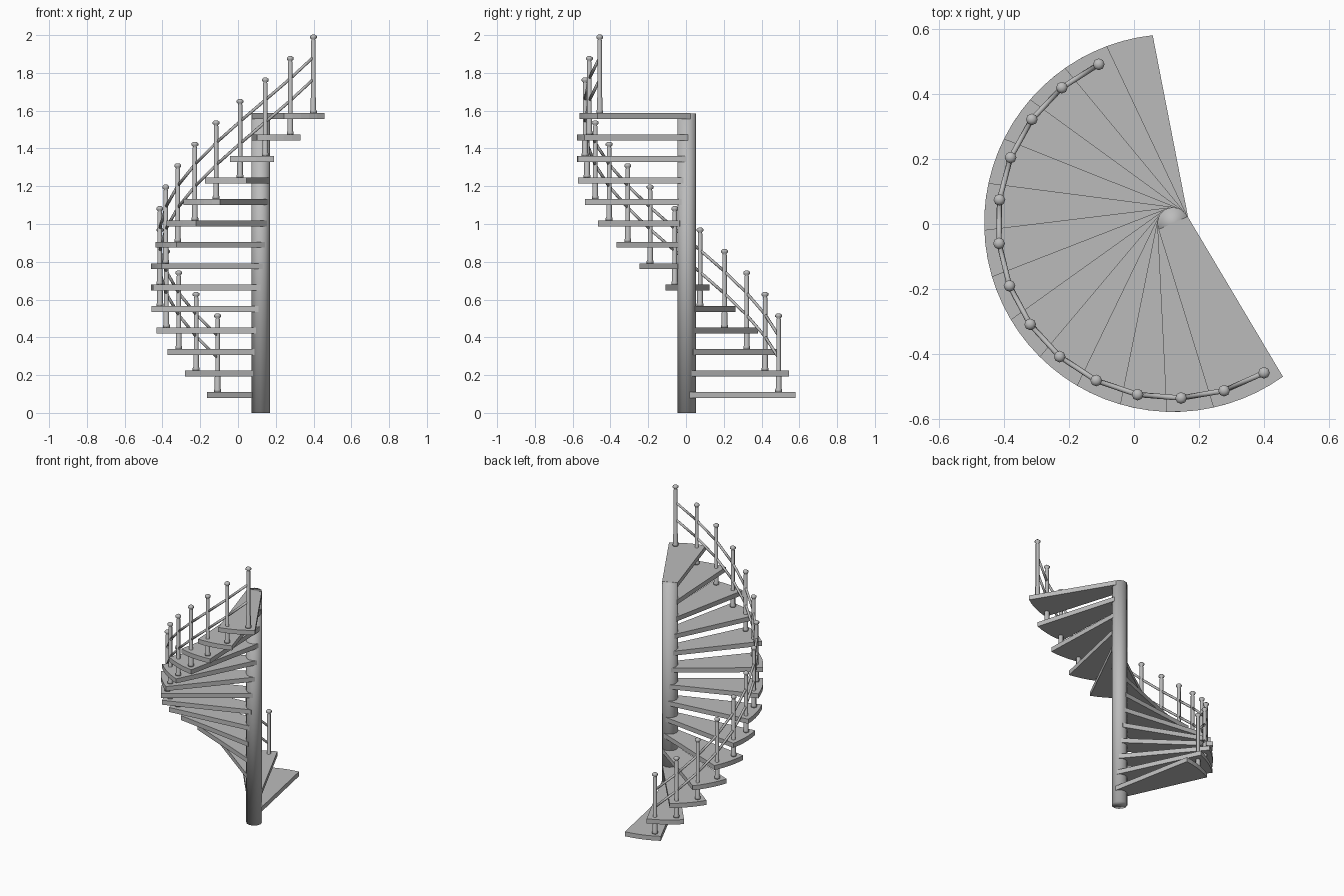
import bpy, bmesh, math
from mathutils import Vector

cube = bpy.data.objects.get("Cube")
if cube:
    bpy.data.objects.remove(cube, do_unlink=True)

steel = bpy.data.materials.new("grey steel")
steel.use_nodes = True
GREY = (0.5, 0.5, 0.5, 1)
steel.diffuse_color = GREY
steel.node_tree.nodes["Principled BSDF"].inputs["Base Color"].default_value = GREY

STEPS, RISE, TURN = 14, 0.1135, math.radians(14.32)
AXIS = Vector((0.12, 0.003, 0))
POLE_R, TREAD_R, POST_R = 0.049, 0.58, 0.538
SPAN = math.radians(23.2)            # sweep of one tread
FIRST_EDGE, FIRST_POST = math.radians(96.2), math.radians(115.1)
FIRST_TOP, THICK = 0.111, 0.031


def polar(r, angle, z):
    return AXIS + Vector((r * math.cos(angle), r * math.sin(angle), z))


def finish(name, bm, smooth=False):
    bmesh.ops.recalc_face_normals(bm, faces=bm.faces)
    mesh = bpy.data.meshes.new(name)
    bm.to_mesh(mesh)
    bm.free()
    mesh.materials.append(steel)
    mesh.polygons.foreach_set("use_smooth", [smooth] * len(mesh.polygons))
    obj = bpy.data.objects.new(name, mesh)
    bpy.context.collection.objects.link(obj)
    return obj


def lathe(name, base, profile, sides):
    """Turn a (radius, height) profile into a closed round part."""
    bm = bmesh.new()
    rings = []
    for r, z in profile:
        rings.append([bm.verts.new(base + Vector((r * math.cos(a), r * math.sin(a), z)))
                      for a in (math.tau * k / sides for k in range(sides))])
    for low, high in zip(rings, rings[1:]):
        for k in range(sides):
            n = (k + 1) % sides
            bm.faces.new((low[k], low[n], high[n], high[k]))
    bm.faces.new(rings[0])
    bm.faces.new(rings[-1])
    return finish(name, bm, True)


def rod(name, start, end, radius, sides=8):
    bm = bmesh.new()
    axis = end - start
    bmesh.ops.create_cone(bm, cap_ends=True, segments=sides, radius1=radius,
                          radius2=radius, depth=axis.length)
    bmesh.ops.rotate(bm, verts=bm.verts,
                     matrix=axis.to_track_quat('Z', 'Y').to_matrix())
    bmesh.ops.translate(bm, verts=bm.verts, vec=(start + end) / 2)
    return finish(name, bm, True)


def tread(name, edge, top):
    """Wedge whose sides leave the pole as tangents and end on an arc."""
    mid = edge + SPAN / 2
    outline = [polar(TREAD_R, edge + SPAN * k / 5, top) for k in range(6)]
    outline += [polar(POLE_R, mid + math.pi / 2, top),
                polar(POLE_R, mid - math.pi / 2, top)]
    bm = bmesh.new()
    face = bm.faces.new([bm.verts.new(p) for p in outline])
    side = bmesh.ops.extrude_face_region(bm, geom=[face])["geom"]
    moved = [v for v in side if isinstance(v, bmesh.types.BMVert)]
    bmesh.ops.translate(bm, verts=moved, vec=(0, 0, -THICK))
    return finish(name, bm)


# Central pole
lathe("central_pole", AXIS, [(POLE_R, 0), (POLE_R, 1.586)], 12)

# Baluster: collar at the foot, slim shaft, small knob on top
POST_PROFILE = [(0.018, 0), (0.018, 0.012), (0.015, 0.018), (0.015, 0.08),
                (0.012, 0.085), (0.012, 0.385), (0.009, 0.39), (0.018, 0.398),
                (0.018, 0.408), (0.008, 0.416)]

posts = []
for i in range(STEPS):
    top = FIRST_TOP + RISE * i
    angle = FIRST_POST + TURN * i
    tread(f"tread_{i + 1}", FIRST_EDGE + TURN * i, top)
    foot = polar(POST_R, angle, top)
    lathe(f"baluster_{i + 1}", foot, POST_PROFILE, 8)
    posts.append(foot)

# Two thin rails between neighbouring balusters
for label, height in (("upper", 0.297), ("lower", 0.18)):
    for i, (a, b) in enumerate(zip(posts, posts[1:])):
        lift = Vector((0, 0, height))
        rod(f"{label}_rail_{i + 1}", a + lift, b + lift, 0.008)
